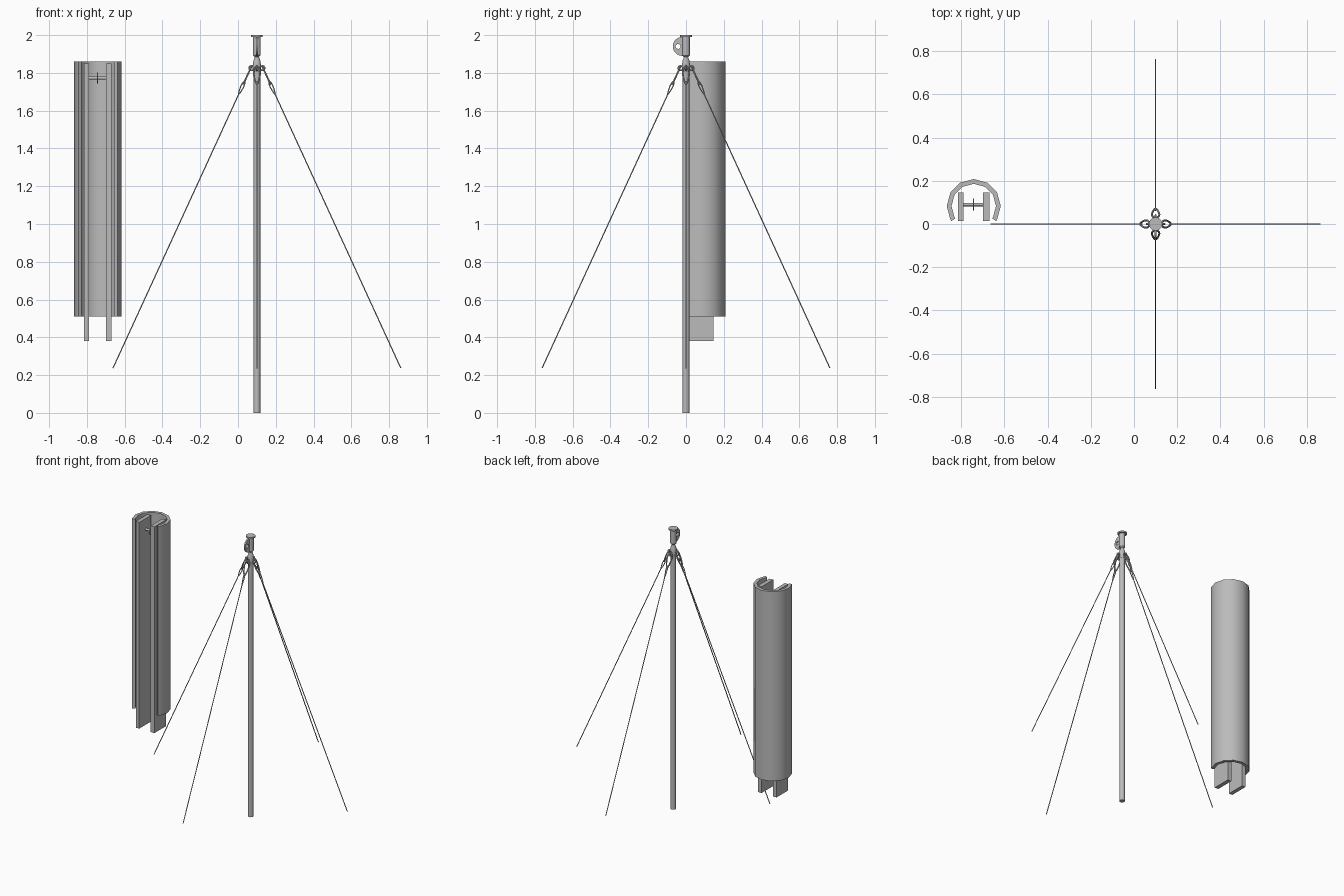
import bpy, bmesh, math
from mathutils import Vector

if "Cube" in bpy.data.objects:
    bpy.data.objects.remove(bpy.data.objects["Cube"])

grey = bpy.data.materials.new("grey_metal")
grey.diffuse_color = (0.5, 0.5, 0.5, 1)
grey.use_nodes = True
grey.node_tree.nodes["Principled BSDF"].inputs["Base Color"].default_value = grey.diffuse_color
MAST = Vector((0.1, 0, 0))
CASE = Vector((-0.742, 0.083, 0))


def finish(name, bm, smooth=True):
    bmesh.ops.recalc_face_normals(bm, faces=bm.faces)
    me = bpy.data.meshes.new(name)
    bm.to_mesh(me)
    bm.free()
    ob = bpy.data.objects.new(name, me)
    bpy.context.collection.objects.link(ob)
    me.materials.append(grey)
    if smooth:
        bpy.ops.object.select_all(action='DESELECT')
        ob.select_set(True)
        bpy.context.view_layer.objects.active = ob
        bpy.ops.object.shade_smooth_by_angle(angle=math.radians(40))
    return ob


def tube(name, pts, radius, closed=False, sides=8, normal=None):
    """Sweep a circle along a planar path; normal is the plane's normal."""
    pts = [Vector(p) for p in pts]
    n = len(pts)
    if normal is None:
        normal = (pts[1] - pts[0]).orthogonal()
    normal = Vector(normal).normalized()
    bm = bmesh.new()
    rings = []
    for i, p in enumerate(pts):
        a = pts[(i - 1) % n] if closed else pts[max(i - 1, 0)]
        b = pts[(i + 1) % n] if closed else pts[min(i + 1, n - 1)]
        side = (b - a).normalized().cross(normal)
        rings.append([bm.verts.new(p + radius * (math.cos(k * math.tau / sides) * side
                                                 + math.sin(k * math.tau / sides) * normal))
                      for k in range(sides)])
    for i in range(n if closed else n - 1):
        r, s = rings[i], rings[(i + 1) % n]
        for k in range(sides):
            bm.faces.new((r[k], r[(k + 1) % sides], s[(k + 1) % sides], s[k]))
    if not closed:
        bm.faces.new(rings[0])
        bm.faces.new(rings[-1])
    return finish(name, bm)


def lathe(name, profile, sides=20):
    """Turn (radius, z) points about the mast axis, with flat caps."""
    bm = bmesh.new()
    rings = [[bm.verts.new(MAST + Vector((r * math.cos(k * math.tau / sides),
                                          r * math.sin(k * math.tau / sides), z)))
              for k in range(sides)] for r, z in profile]
    for r, s in zip(rings, rings[1:]):
        for k in range(sides):
            bm.faces.new((r[k], r[(k + 1) % sides], s[(k + 1) % sides], s[k]))
    bm.faces.new(rings[0])
    bm.faces.new(rings[-1])
    return finish(name, bm)


def box(name, lo, hi):
    bm = bmesh.new()
    bmesh.ops.create_cube(bm, size=1)
    for v in bm.verts:
        v.co = [(l + h) / 2 + c * (h - l) for l, h, c in zip(lo, hi, v.co)]
    return finish(name, bm, False)


def pear(start, along, side, length, width, taper):
    """Closed teardrop path, wide near its start."""
    out = []
    for k in range(20):
        t = k * math.tau / 20
        u = (1 - math.cos(t)) / 2
        out.append(start + along * length * u + side * width * math.sin(t) * (1 - taper * u))
    return out


# Mast and its top fitting
lathe("mast", [(0.018, 0), (0.018, 1.84)])
lathe("mast_collar", [(0.019, 1.805), (0.022, 1.815), (0.022, 1.84), (0.018, 1.865),
                      (0.011, 1.885), (0.011, 1.9)])
lathe("mast_head", [(0.012, 1.885), (0.02, 1.893), (0.02, 1.992)])
lathe("mast_cap", [(0.031, 1.99), (0.031, 2.0)])

# D-shaped lifting plate with a hole, in front of the mast head
bm = bmesh.new()
loops = []
for x in (-0.005, 0.005):
    outer, inner = [], []
    for k in range(28):
        a = k * math.tau / 28
        outer.append(bm.verts.new(MAST + Vector((x, min(-0.02 + 0.05 * math.cos(a), -0.015),
                                                 1.94 + 0.05 * math.sin(a)))))
        inner.append(bm.verts.new(MAST + Vector((x, -0.042 + 0.013 * math.cos(a),
                                                 1.94 + 0.013 * math.sin(a)))))
    loops.append((outer, inner))
(o1, i1), (o2, i2) = loops
for p, q in ((o1, i1), (o2, i2), (o1, o2), (i1, i2)):
    for k in range(28):
        j = (k + 1) % 28
        bm.faces.new((p[k], p[j], q[j], q[k]))
finish("lifting_plate", bm)

# Four guy lines, each with an eye, a shackle and a thimble
for i, word in enumerate(("right", "back", "left", "front")):
    a = i * math.pi / 2
    out = Vector((math.cos(a), math.sin(a), 0))
    side = Vector((-math.sin(a), math.cos(a), 0))
    up = Vector((0, 0, 1))
    top = MAST + out * 0.033 + up * 1.825
    end = MAST + out * 0.762 + up * 0.237
    along = (end - top).normalized()
    across = side.cross(along)
    eye = MAST + out * 0.029 + up * 1.825
    tube(word + "_eye", [eye + 0.012 * (out * math.cos(k * math.tau / 14) + up * math.sin(k * math.tau / 14))
                         for k in range(14)], 0.0045, True, normal=side)
    tube(word + "_shackle", pear(top - along * 0.008, along, side, 0.1, 0.023, 0.6),
         0.0045, True, normal=across)
    tube(word + "_thimble", pear(top + along * 0.078, along, across, 0.075, 0.01, 0.6),
         0.003, True, normal=side)
    tube(word + "_guy_line", [top + along * 0.15, end], 0.003)

# Open curved housing: ring segment swept up in z
bm = bmesh.new()
angles = [math.radians(d) for d in (-34, -30, 0, 30, 60, 90, 120, 150, 180, 210, 214)]
cols = []
for a in angles:
    d = Vector((math.cos(a), math.sin(a), 0))
    cols.append([bm.verts.new(CASE + d * r + Vector((0, 0, z)))
                 for r, z in ((0.125, 0.51), (0.125, 1.86), (0.103, 1.86), (0.103, 0.51))])
for c, d in zip(cols, cols[1:]):
    for k in range(4):
        bm.faces.new((c[k], c[(k + 1) % 4], d[(k + 1) % 4], d[k]))
bm.faces.new(cols[0])
bm.faces.new(cols[-1])
finish("curved_housing", bm)

# Two side rails inside the housing
box("left_rail", (-0.816, 0.014, 0.38), (-0.789, 0.146, 1.85))
box("right_rail", (-0.698, 0.014, 0.38), (-0.669, 0.146, 1.85))

# Axle with a thin pulley wheel between the rails
axle = Vector((-0.743, 0.09, 1.773))
X = Vector((1, 0, 0))
tube("pulley_axle", [axle - X * 0.05, axle + X * 0.05], 0.008, sides=14)
tube("pulley_wheel", [axle - X * 0.003, axle + X * 0.003], 0.028, sides=24)
